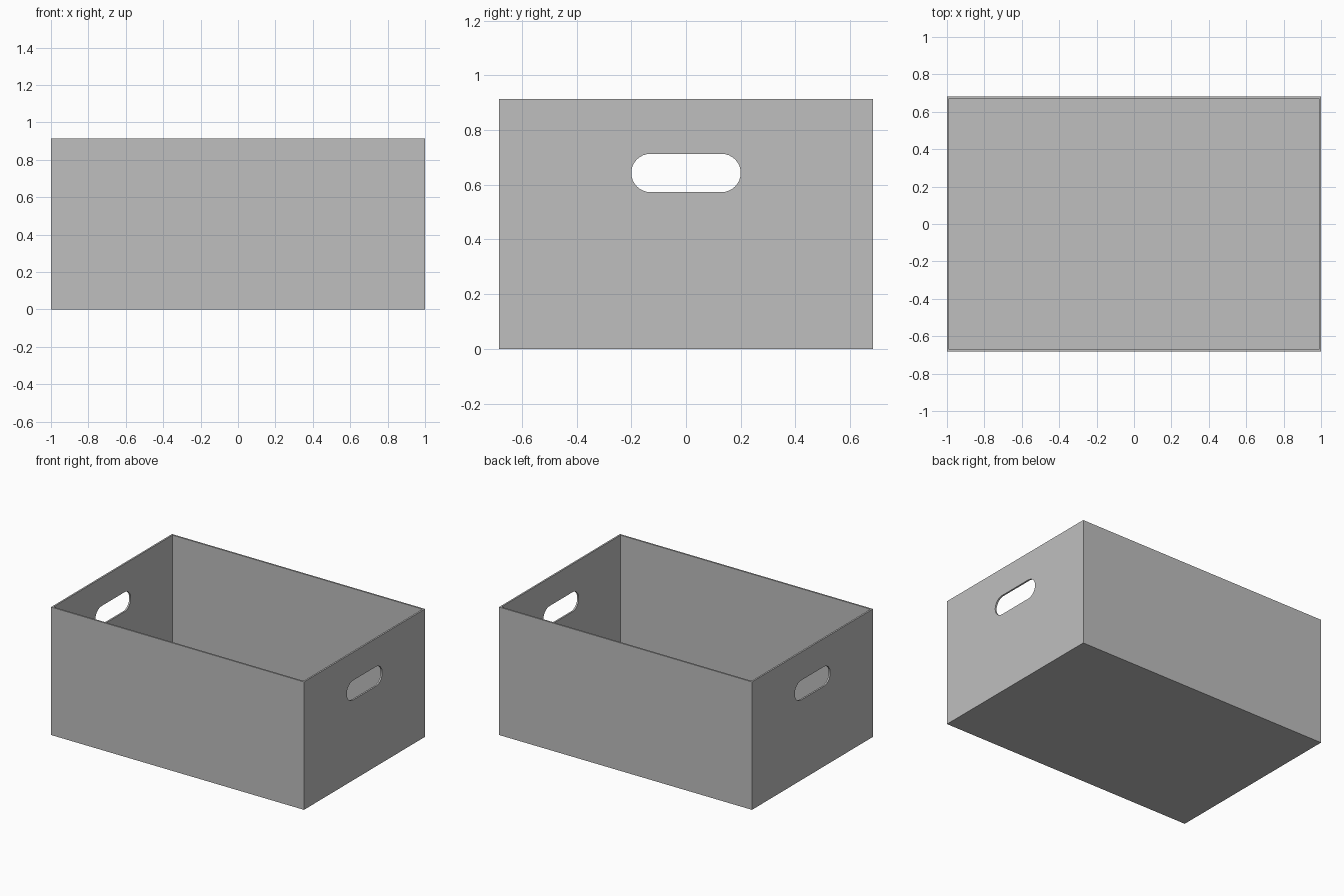
import bpy, bmesh
from math import sin, cos, pi

if "Cube" in bpy.data.objects:
    bpy.data.objects.remove(bpy.data.objects["Cube"], do_unlink=True)

LENGTH, DEPTH, HEIGHT, WALL = 2.0, 1.366, 0.914, 0.017
SLOT_Z, SLOT_HALF, SLOT_R = 0.643, 0.2, 0.07

grey = bpy.data.materials.new("light grey")
grey.use_nodes = True
colour = (0.52, 0.52, 0.52, 1)
grey.diffuse_color = colour
grey.node_tree.nodes["Principled BSDF"].inputs["Base Color"].default_value = colour


def add_object(name, bm):
    bmesh.ops.recalc_face_normals(bm, faces=bm.faces)
    mesh = bpy.data.meshes.new(name)
    bm.to_mesh(mesh)
    bm.free()
    obj = bpy.data.objects.new(name, mesh)
    bpy.context.collection.objects.link(obj)
    mesh.materials.append(grey)
    return obj


# Open box: inset the top, then sink the inner face down to the floor
bm = bmesh.new()
bmesh.ops.create_cube(bm, size=1)
for v in bm.verts:
    v.co = (v.co.x * LENGTH, v.co.y * DEPTH, (v.co.z + 0.5) * HEIGHT)
top = max(bm.faces, key=lambda f: f.calc_center_median().z)
bmesh.ops.inset_region(bm, faces=[top], thickness=WALL)
sunk = bmesh.ops.extrude_face_region(bm, geom=[top])["geom"]
bmesh.ops.delete(bm, geom=[top], context="FACES_ONLY")
for v in sunk:
    if isinstance(v, bmesh.types.BMVert):
        v.co.z = WALL
box = add_object("storage_box", bm)

# Rounded slot prism running the full length, cutting a handle in both ends
bm = bmesh.new()
STEPS = 16
ring = []
for side in (1, -1):
    for i in range(STEPS + 1):
        a = -pi / 2 + pi * i / STEPS
        y = side * (SLOT_HALF - SLOT_R + SLOT_R * cos(a))
        z = SLOT_Z + side * SLOT_R * sin(a)
        ring.append(bm.verts.new((-LENGTH, y, z)))
end = bm.faces.new(ring)
far = bmesh.ops.extrude_face_region(bm, geom=[end])["geom"]
bmesh.ops.translate(bm, vec=(LENGTH * 2, 0, 0),
                    verts=[g for g in far if isinstance(g, bmesh.types.BMVert)])
cutter = add_object("handle_cutter", bm)
cutter.hide_render = True

# Cut the handles and discard the cutter
cut = box.modifiers.new("handle slots", "BOOLEAN")
cut.operation = "DIFFERENCE"
cut.solver = "EXACT"
cut.object = cutter
bpy.context.view_layer.objects.active = box
box.select_set(True)
bpy.ops.object.modifier_apply(modifier=cut.name)
bpy.data.objects.remove(cutter, do_unlink=True)
bpy.ops.object.shade_smooth_by_angle()
